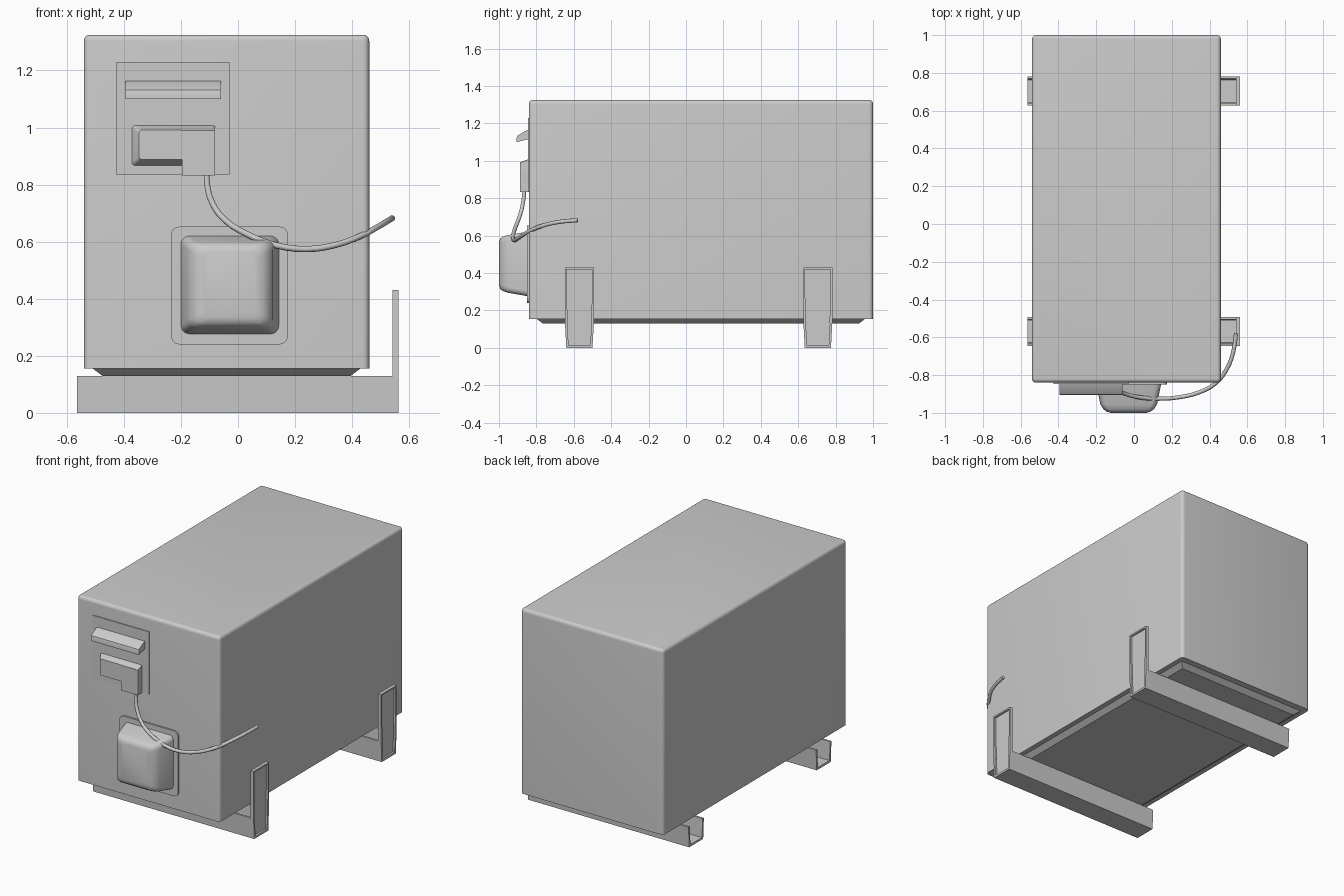
import bpy, bmesh, math
from mathutils import Vector

if "Cube" in bpy.data.objects:
    bpy.data.objects.remove(bpy.data.objects["Cube"])


def finish(name, bm, smooth=False):
    bmesh.ops.remove_doubles(bm, verts=bm.verts, dist=1e-5)
    bmesh.ops.recalc_face_normals(bm, faces=bm.faces)
    me = bpy.data.meshes.new(name)
    bm.to_mesh(me)
    bm.free()
    ob = bpy.data.objects.new(name, me)
    bpy.context.collection.objects.link(ob)
    if smooth:
        bpy.ops.object.select_all(action='DESELECT')
        ob.select_set(True)
        bpy.context.view_layer.objects.active = ob
        bpy.ops.object.shade_smooth_by_angle(angle=math.radians(35))
    return ob


def rounded_rect(a0, a1, b0, b1, r, n=5):
    """Corner-rounded rectangle outline as 2D points."""
    pts = []
    for i, (ca, cb) in enumerate([(a1 - r, b1 - r), (a0 + r, b1 - r),
                                  (a0 + r, b0 + r), (a1 - r, b0 + r)]):
        for k in range(n + 1 if r else 1):
            t = math.radians(90) * (i + k / n)
            pts.append((ca + r * math.cos(t), cb + r * math.sin(t)))
    return pts


def loft(name, rings, axis, smooth=False):
    """Stack of (level, a0, a1, b0, b1, radius) sections along y or z."""
    bm = bmesh.new()
    loops = []
    for lv, a0, a1, b0, b1, r in rings:
        loops.append([bm.verts.new((a, lv, b) if axis == 'y' else (a, b, lv))
                      for a, b in rounded_rect(a0, a1, b0, b1, r)])
    n = len(loops[0])
    for p, q in zip(loops, loops[1:]):
        for i in range(n):
            bm.faces.new((p[i], p[(i + 1) % n], q[(i + 1) % n], q[i]))
    bm.faces.new(loops[0])
    bm.faces.new(loops[-1])
    return finish(name, bm, smooth)


def extrude_profile(name, pts, vec, smooth=False):
    bm = bmesh.new()
    f = bm.faces.new([bm.verts.new(p) for p in pts])
    g = bmesh.ops.extrude_face_region(bm, geom=[f], use_keep_orig=True)
    verts = [v for v in g['geom'] if isinstance(v, bmesh.types.BMVert)]
    bmesh.ops.translate(bm, verts=verts, vec=vec)
    return finish(name, bm, smooth)


# Housing: rounded sides and top, sharp bottom edge
R = 0.022
rings = [(0.155, -0.54, 0.46, -0.84, 1.0, R)]
for k in range(6):
    t = math.radians(18 * k)
    d = 0.9 * R * (1 - math.cos(t))
    rings.append((1.325 - R + R * math.sin(t), -0.54 + d, 0.46 - d,
                  -0.84 + d, 1.0 - d, R - d))
loft("housing", rings, 'z', True)

# Tapered pan beneath the housing
loft("base_pan", [(0.156, -0.51, 0.43, -0.80, 0.96, 0),
                  (0.13, -0.475, 0.395, -0.765, 0.925, 0)], 'z')

# Mounting feet: open channel rails with a flanged upright on the right
for label, yc in (("front", -0.57), ("rear", 0.705)):
    rail = [(-0.077, 0.13), (-0.07, 0), (0.07, 0), (0.077, 0.13),
            (0.064, 0.13), (0.058, 0.013), (-0.058, 0.013), (-0.064, 0.13)]
    extrude_profile(label + "_rail", [(-0.565, yc + y, z) for y, z in rail],
                    (1.127, 0, 0))
    web = [(-0.07, 0), (0.07, 0), (0.077, 0.13), (0.077, 0.43),
           (-0.077, 0.43), (-0.077, 0.13)]
    extrude_profile(label + "_upright", [(0.541, yc + y, z) for y, z in web],
                    (0.009, 0, 0))
    rim = [(-0.077, 0.13), (-0.077, 0.43), (0.077, 0.43), (0.077, 0.13),
           (0.062, 0.13), (0.068, 0.28), (0.068, 0.42), (-0.068, 0.42),
           (-0.068, 0.28), (-0.062, 0.13)]
    extrude_profile(label + "_upright_rim", [(0.549, yc + y, z) for y, z in rim],
                    (0.013, 0, 0))

# Control panel and its sloped handle
loft("control_panel", [(-0.838, -0.425, -0.03, 0.835, 1.23, 0),
                       (-0.846, -0.425, -0.03, 0.835, 1.23, 0)], 'y')
handle = [(-0.84, 1.166), (-0.858, 1.16), (-0.895, 1.138), (-0.903, 1.132),
          (-0.906, 1.122), (-0.906, 1.10), (-0.84, 1.116)]
extrude_profile("panel_handle", [(-0.395, y, z) for y, z in handle],
                (0.335, 0, 0), True)

# Socket cover and cable connector
loft("socket_cover", [(-0.84, -0.375, -0.08, 0.863, 1.01, 0.012),
                      (-0.885, -0.347, -0.08, 0.888, 0.992, 0.012)], 'y', True)
loft("cable_connector", [(-0.84, -0.197, -0.08, 0.832, 1.008, 0),
                         (-0.887, -0.197, -0.08, 0.832, 0.99, 0)], 'y')

# Cover plate and bulging cover
loft("cover_plate", [(-0.838, -0.235, 0.175, 0.24, 0.653, 0.03),
                     (-0.850, -0.235, 0.175, 0.24, 0.653, 0.03)], 'y', True)
loft("bulge_cover", [(-0.84, -0.202, 0.145, 0.275, 0.622, 0.03),
                     (-0.955, -0.178, 0.122, 0.295, 0.602, 0.03),
                     (-0.980, -0.162, 0.106, 0.304, 0.594, 0.03),
                     (-0.993, -0.145, 0.089, 0.314, 0.584, 0.03),
                     (-1.0, -0.122, 0.066, 0.332, 0.566, 0.025)], 'y', True)

# Hanging cable
path = [(-0.11, -0.863, 0.85), (-0.108, -0.868, 0.80), (-0.09, -0.88, 0.735),
        (-0.045, -0.90, 0.675), (0.03, -0.918, 0.627), (0.13, -0.925, 0.588),
        (0.24, -0.917, 0.574), (0.34, -0.893, 0.588), (0.43, -0.845, 0.62),
        (0.49, -0.77, 0.652), (0.525, -0.68, 0.673), (0.54, -0.58, 0.682)]
cu = bpy.data.curves.new("cable", 'CURVE')
cu.dimensions = '3D'
cu.bevel_depth = 0.011
cu.bevel_resolution = 2
cu.use_fill_caps = True
cu.resolution_u = 3
sp = cu.splines.new('BEZIER')
sp.bezier_points.add(len(path) - 1)
for bp, co in zip(sp.bezier_points, path):
    bp.co = Vector(co)
    bp.handle_left_type = bp.handle_right_type = 'AUTO'
bpy.context.collection.objects.link(bpy.data.objects.new("cable", cu))
